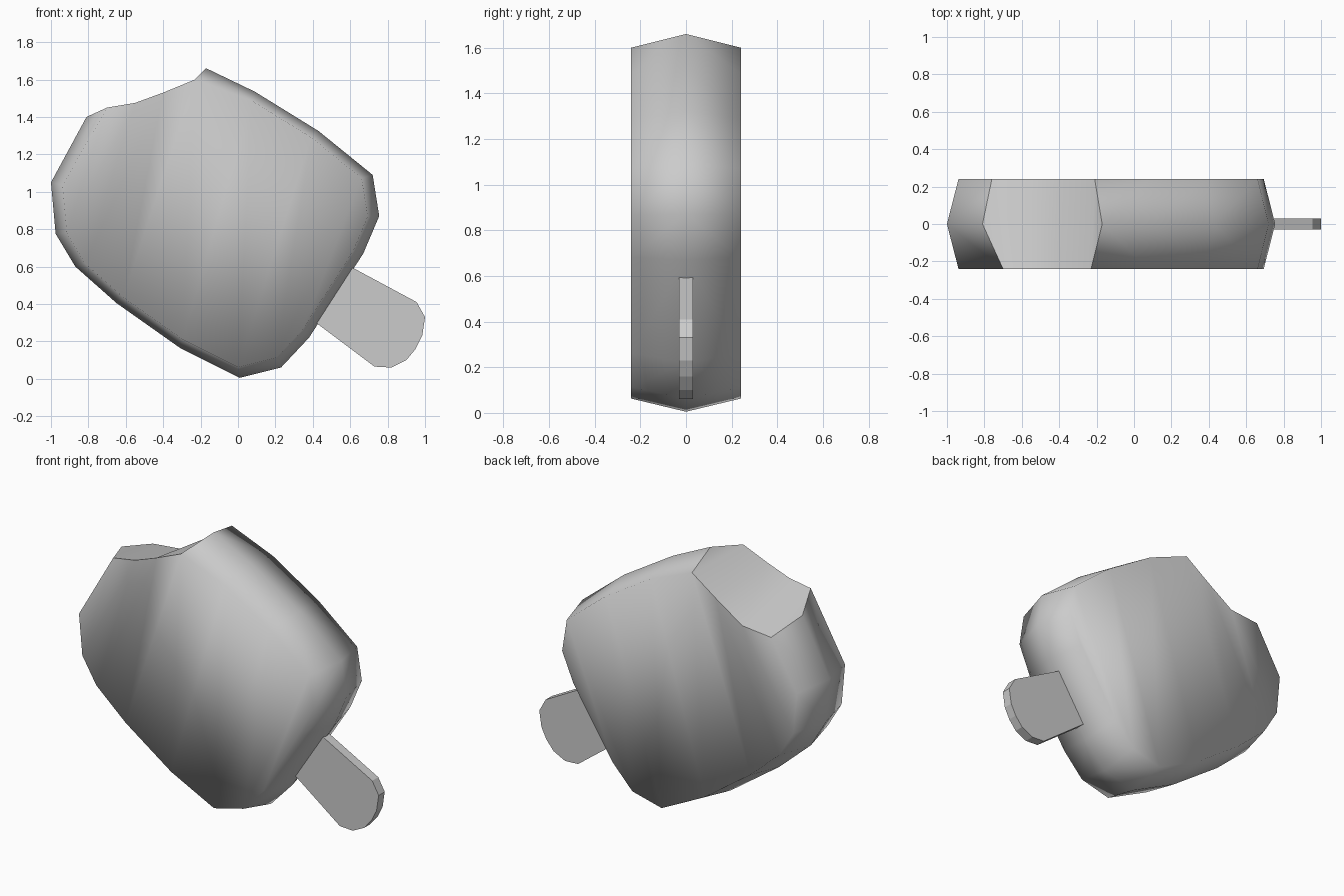
import bpy, bmesh
from mathutils import Vector

if "Cube" in bpy.data.objects:
    bpy.data.objects.remove(bpy.data.objects["Cube"], do_unlink=True)

HALF = 0.24                     # half thickness of the bar
CENTRE = Vector((-0.12, 0.83))  # centre of the outline in x, z
RIM = 0.93                      # flat face size relative to the middle outline

grey = bpy.data.materials.new("plain_grey")
grey.use_nodes = True
grey.diffuse_color = (0.6, 0.6, 0.6, 1)
grey.node_tree.nodes["Principled BSDF"].inputs["Base Color"].default_value = (0.6, 0.6, 0.6, 1)


def finish(name, bm):
    bmesh.ops.recalc_face_normals(bm, faces=bm.faces)
    mesh = bpy.data.meshes.new(name)
    bm.to_mesh(mesh)
    bm.free()
    mesh.materials.append(grey)
    obj = bpy.data.objects.new(name, mesh)
    bpy.context.collection.objects.link(obj)


# Middle outline: upper edge from bite to base, base corner, lower edge back to the bite
upper = [(-.17, 1.66), (.09, 1.535), (.43, 1.325), (.72, 1.09), (.755, .87)]
base = [(.67, .67)]
lower = [(.38, .22), (.23, .06), (.01, .005), (-.31, .165), (-.65, .405),
         (-.87, .6), (-.975, .775), (-1, 1.05), (-.81, 1.4)]
outline = upper + base + lower

# Bite edge on each flat face, from the top corner to the outer side
bites = {-1: [(-.23, 1.6), (-.4, 1.53), (-.55, 1.475), (-.70, 1.45)],
         1: [(-.21, 1.6), (-.38, 1.48), (-.56, 1.36), (-.76, 1.34)]}

bm = bmesh.new()
middle = [bm.verts.new((x, 0, z)) for x, z in outline]
bite_rows = []
for side, bite in bites.items():
    rim = []
    for p in outline[1:-1]:
        q = CENTRE + (Vector(p) - CENTRE) * RIM
        rim.append(bm.verts.new((q.x, side * HALF, q.y)))
    cut = [bm.verts.new((x, side * HALF, z)) for x, z in bite]
    bite_rows.append(cut)
    ring = [cut[0]] + rim + [cut[-1]]
    # Sloping band from the middle outline to the flat face
    for i in range(len(ring) - 1):
        bm.faces.new((middle[i], middle[i + 1], ring[i + 1], ring[i]))
    # Flat face in strips across the bar
    n = len(upper)
    top = cut[:0:-1] + ring[:n]
    bottom = ring[n + 1:-1][::-1]
    for i in range(len(bottom) - 1):
        bm.faces.new((top[i], top[i + 1], bottom[i + 1], bottom[i]))
    bm.faces.new((top[-1], ring[n], bottom[-1]))

# Bitten surface
front, back = bite_rows
bite_faces = [bm.faces.new((middle[0], front[0], back[0])),
              bm.faces.new((middle[-1], back[-1], front[-1]))]
for i in range(len(front) - 1):
    bite_faces.append(bm.faces.new((front[i], front[i + 1], back[i + 1], back[i])))
for f in bm.faces:
    f.smooth = True
for f in bite_faces:
    for e in f.edges:
        if any(g not in bite_faces for g in e.link_faces):
            e.smooth = False
finish("ice_cream_bar", bm)

# Flat stick with a rounded end
stick = [(.58, .61), (.62, .59), (.955, .41), (1, .33), (.985, .23), (.95, .16),
         (.9, .1), (.82, .06), (.73, .065), (.43, .29), (.39, .32)]
bm = bmesh.new()
face = bm.faces.new([bm.verts.new((x, -.03, z)) for x, z in stick])
made = bmesh.ops.extrude_face_region(bm, geom=[face])["geom"]
bmesh.ops.translate(bm, vec=(0, .06, 0),
                    verts=[v for v in made if isinstance(v, bmesh.types.BMVert)])
finish("stick", bm)
